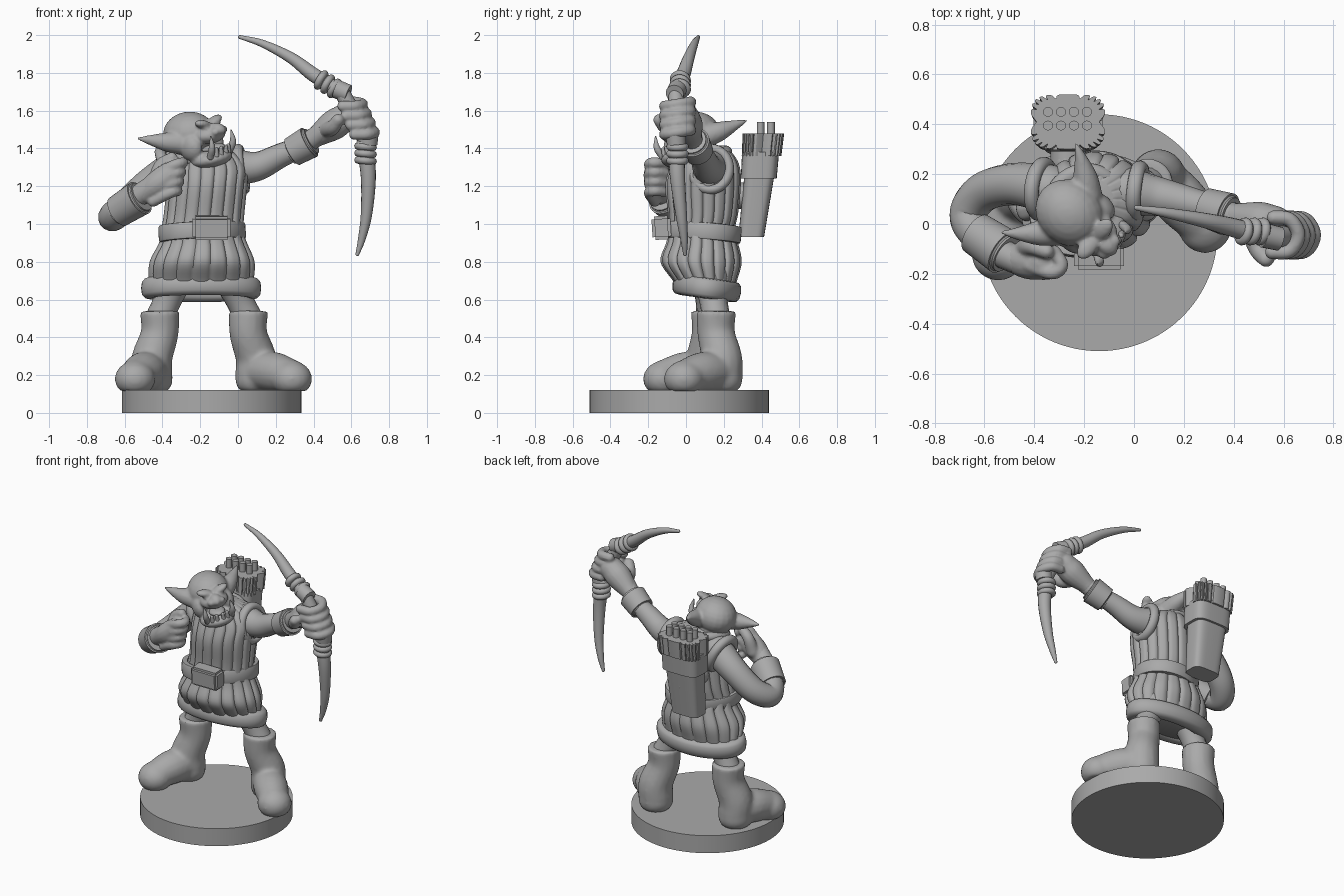
import bpy, bmesh
from math import sin, cos, pi, copysign
from mathutils import Vector, Matrix

if "Cube" in bpy.data.objects:
    bpy.data.objects.remove(bpy.data.objects["Cube"])

grey = bpy.data.materials.new("stone_grey")
grey.use_nodes = True
grey.diffuse_color = (0.4, 0.4, 0.4, 1)
grey.node_tree.nodes["Principled BSDF"].inputs["Base Color"].default_value = (0.4, 0.4, 0.4, 1)


def spline(pts, k):
    """Catmull-Rom points through a list of tuples."""
    p = [Vector(q) for q in pts]
    p = [2 * p[0] - p[1]] + p + [2 * p[-1] - p[-2]]
    out = []
    for i in range(1, len(p) - 2):
        a, b, c, d = p[i - 1:i + 3]
        for j in range(k):
            t = j / k
            out.append(b + (c - a) * (t / 2) + (2 * a - 5 * b + 4 * c - d) * (t * t / 2)
                       + (3 * b - a - 3 * c + d) * (t ** 3 / 2))
    return out + [p[-2]]


def skin(bm, loops, closed=False):
    """Bridge equal rings of points, capping the ends of an open run."""
    rings = [[bm.verts.new(v) for v in loop] for loop in loops]
    pairs = list(zip(rings, rings[1:])) + ([(rings[-1], rings[0])] if closed else [])
    for a, b in pairs:
        for i in range(len(a)):
            j = (i + 1) % len(a)
            bm.faces.new((a[i], a[j], b[j], b[i]))
    if not closed:
        bm.faces.new(rings[0][::-1])
        bm.faces.new(rings[-1])


def power(v, p):
    return copysign(abs(v) ** p, v)


def blob(bm, loc, radii, rot=0, axis="X"):
    m = Matrix.Translation(loc) @ Matrix.Rotation(rot, 4, axis) @ Matrix.Diagonal((*radii, 1))
    bmesh.ops.create_uvsphere(bm, u_segments=20, v_segments=12, radius=1, matrix=m)


def tube(bm, pts, k=6, n=16, ends=True):
    """Sweep a circle along (x, y, z, radius) points."""
    path = spline(pts, k)
    up, loops = None, []
    for i, q in enumerate(path):
        d = (path[min(i + 1, len(path) - 1)].xyz - path[max(i - 1, 0)].xyz).normalized()
        up = d.orthogonal() if up is None else up - d * up.dot(d)
        up.normalize()
        side = d.cross(up)
        loops.append([q.xyz + (up * cos(2 * pi * j / n) + side * sin(2 * pi * j / n)) * q[3]
                      for j in range(n)])
    skin(bm, loops)
    if ends:
        for q in (path[0], path[-1]):
            blob(bm, q.xyz, [q[3]] * 3)


def loft(bm, secs, k=5, n=48, p=1, pleats=0, amp=0):
    """Stack (z, cx, cy, rx, ry) ellipses, optionally grooved."""
    loops = []
    for z, cx, cy, rx, ry in spline(secs, k):
        loop = []
        for j in range(n):
            t = 2 * pi * j / n
            g = 1 - amp * (1 - abs(sin(pleats * t / 2))) ** 2
            loop.append((cx + rx * g * power(cos(t), p), cy + ry * g * power(sin(t), p), z))
        loops.append(loop)
    skin(bm, loops)


def band(bm, loc, rx, ry, w, h, direction=(0, 0, 1), p=1, n=48):
    """Closed ring with a rounded section, its axis along direction."""
    m = Matrix.Translation(loc) @ Vector(direction).to_track_quat("Z", "Y").to_matrix().to_4x4()
    loops = []
    for i in range(n):
        a = 2 * pi * i / n
        loops.append([m @ Vector(((rx + w * power(cos(b), p)) * cos(a),
                                  (ry + w * power(cos(b), p)) * sin(a), h * power(sin(b), p)))
                      for b in (2 * pi * j / 12 for j in range(12))])
    skin(bm, loops, True)


def finish(bm, name, voxel=0, smooth=4, angle=0.7):
    bmesh.ops.recalc_face_normals(bm, faces=bm.faces)
    me = bpy.data.meshes.new(name)
    bm.to_mesh(me)
    bm.free()
    me.materials.append(grey)
    ob = bpy.data.objects.new(name, me)
    bpy.context.collection.objects.link(ob)
    bpy.ops.object.select_all(action="DESELECT")
    ob.select_set(True)
    bpy.context.view_layer.objects.active = ob
    bpy.ops.object.shade_smooth_by_angle(angle=angle)
    if voxel:
        r = ob.modifiers.new("fuse", "REMESH")
        r.mode, r.voxel_size, r.use_smooth_shade = "VOXEL", voxel, True
        s = ob.modifiers.new("soften", "SMOOTH")
        s.iterations = smooth
    return ob


# Base disc
bm = bmesh.new()
bmesh.ops.create_cone(bm, cap_ends=True, segments=96, radius1=0.475, radius2=0.475, depth=0.12,
                      matrix=Matrix.Translation((-0.14, -0.035, 0.06)))
finish(bm, "base")

# Boots and legs
for side, top, heel, toe, hip in (
        ("left", (0.055, 0.16), (0.095, 0.19), (0.285, -0.01), (-0.04, 0.13)),
        ("right", (-0.415, 0.13), (-0.455, 0.11), (-0.545, -0.12), (-0.33, 0.12))):
    bm = bmesh.new()
    mid = [(a + b) / 2 for a, b in zip(heel, toe)]
    tube(bm, [(*top, 0.54, 0.105), (*top, 0.42, 0.1), (*heel, 0.29, 0.108), (*heel, 0.2, 0.11)], ends=False)
    tube(bm, [(*heel, 0.22, 0.1), (*mid, 0.215, 0.108), (*toe, 0.19, 0.09)])
    blob(bm, (*heel, 0.18), (0.11, 0.11, 0.1))
    blob(bm, (*toe, 0.18), (0.108, 0.108, 0.095))
    for v in bm.verts:
        v.co.z = max(v.co.z, 0.115)
    finish(bm, side + "_boot", 0.013, 6)
    bm = bmesh.new()
    tube(bm, [(*hip, 0.72, 0.1), (*[(a + b) / 2 for a, b in zip(hip, top)], 0.6, 0.075), (*top, 0.5, 0.075)])
    finish(bm, side + "_leg")

# Pleated tunic, fur hem, collar and armholes
bm = bmesh.new()
loft(bm, [(0.63, -0.195, 0.11, 0.27, 0.14), (0.7, -0.195, 0.1, 0.28, 0.17), (0.8, -0.19, 0.08, 0.28, 0.215),
          (0.9, -0.185, 0.085, 0.235, 0.19), (0.96, -0.19, 0.08, 0.22, 0.175), (1.05, -0.18, 0.09, 0.215, 0.185),
          (1.2, -0.165, 0.09, 0.215, 0.2), (1.3, -0.16, 0.1, 0.215, 0.185), (1.37, -0.17, 0.1, 0.175, 0.15),
          (1.41, -0.18, 0.1, 0.1, 0.09)], n=180, pleats=18, amp=0.07)
finish(bm, "tunic", angle=1.2)
bm = bmesh.new()
band(bm, (-0.195, 0.11, 0.66), 0.27, 0.135, 0.048, 0.055, (0, 0.14, 1), 0.7)
finish(bm, "fur_hem", angle=1.2)
bm = bmesh.new()
band(bm, (-0.2, 0.09, 1.36), 0.13, 0.12, 0.035, 0.03, (0.1, -0.2, 1))
band(bm, (0.015, 0.13, 1.29), 0.1, 0.11, 0.025, 0.03, (1, -0.1, 0.15))
band(bm, (-0.37, 0.14, 1.28), 0.1, 0.11, 0.03, 0.03, (-1, 0.1, -0.4))
finish(bm, "tunic_trim", angle=1.2)

# Belt and buckle
bm = bmesh.new()
band(bm, (-0.19, 0.08, 0.955), 0.222, 0.182, 0.02, 0.045, (-0.05, 0.08, 1), 0.4)
finish(bm, "belt")
bm = bmesh.new()
bmesh.ops.create_cube(bm, size=1, matrix=Matrix.Translation((-0.14, -0.13, 0.98))
                      @ Matrix.Rotation(0.06, 4, "X") @ Matrix.Diagonal((0.2, 0.1, 0.125, 1)))
bmesh.ops.bevel(bm, geom=bm.edges[:], offset=0.015, segments=2, affect="EDGES")
finish(bm, "buckle")

# Arms with cuffs
arms = {
    "left": ([(-0.03, 0.13, 1.3, 0.1), (0.1, 0.11, 1.305, 0.078), (0.22, 0.085, 1.36, 0.065),
              (0.35, 0.05, 1.42, 0.055), (0.46, 0.0, 1.5, 0.055)],
             [(0.275, 0.07, 1.375, 0.078), (0.39, 0.035, 1.44, 0.088)]),
    "right": ([(-0.34, 0.14, 1.29, 0.1), (-0.48, 0.16, 1.2, 0.085), (-0.6, 0.13, 1.09, 0.08),
               (-0.665, 0.05, 1.035, 0.075), (-0.64, -0.03, 1.07, 0.07), (-0.54, -0.11, 1.14, 0.06),
               (-0.46, -0.15, 1.2, 0.055)],
              [(-0.645, -0.03, 1.06, 0.085), (-0.51, -0.12, 1.145, 0.096)])}
for side, (arm, cuff) in arms.items():
    bm = bmesh.new()
    tube(bm, arm)
    finish(bm, side + "_arm", angle=1.2)
    bm = bmesh.new()
    tube(bm, cuff, k=1, n=32, ends=False)
    ends = [f for f in bm.faces if len(f.verts) > 4]
    rim = list({e for f in ends for e in f.edges})
    bmesh.ops.bevel(bm, geom=rim, offset=0.015, segments=3, affect="EDGES")
    finish(bm, side + "_cuff")

# Left hand, fingers wrapped around the grip
bm = bmesh.new()
tube(bm, [(0.41, 0.03, 1.46, 0.055), (0.5, 0.01, 1.52, 0.08), (0.56, 0.0, 1.56, 0.075)])
for i in range(4):
    x, z = 0.585 + 0.021 * i, 1.635 - 0.05 * i
    tube(bm, [(x + 0.075 * cos(a), -0.045 + 0.075 * sin(a), z + 0.012 * sin(a), 0.029)
              for a in (1.9, 1.0, 0.0, -1.0, -2.0)], k=4)
tube(bm, [(0.47, -0.02, 1.5, 0.045), (0.5, -0.1, 1.51, 0.04), (0.53, -0.14, 1.55, 0.033)])
finish(bm, "left_hand", 0.009, 2)

# Right hand, drawing back by the cheek
bm = bmesh.new()
tube(bm, [(-0.5, -0.13, 1.16, 0.055), (-0.43, -0.15, 1.21, 0.07), (-0.36, -0.155, 1.26, 0.07)])
for i in range(4):
    z, x = 1.32 - 0.05 * i, -0.01 * i
    tube(bm, [(x - 0.42, -0.165, z - 0.05, 0.03), (x - 0.33, -0.195, z - 0.005, 0.029),
              (x - 0.29, -0.165, z + 0.005, 0.028), (x - 0.32, -0.11, z, 0.026)], k=4)
tube(bm, [(-0.44, -0.1, 1.22, 0.04), (-0.41, -0.09, 1.31, 0.035), (-0.35, -0.11, 1.35, 0.03)])
finish(bm, "right_hand", 0.009, 2)

# Bow
bm = bmesh.new()
tube(bm, [(0.01, 0.065, 1.99, 0.01), (0.13, 0.045, 1.955, 0.02), (0.28, 0.015, 1.88, 0.03),
          (0.4, -0.015, 1.79, 0.038), (0.53, -0.05, 1.71, 0.038)])
tube(bm, [(0.55, -0.055, 1.7, 0.04), (0.61, -0.05, 1.58, 0.045), (0.68, -0.055, 1.43, 0.04)])
tube(bm, [(0.67, -0.05, 1.42, 0.045), (0.69, -0.045, 1.25, 0.04), (0.68, -0.025, 1.05, 0.03),
          (0.655, -0.01, 0.92, 0.02), (0.632, -0.005, 0.84, 0.01)])
finish(bm, "bow_limbs", angle=1.2)
bm = bmesh.new()
for i in range(3):
    band(bm, (0.44 + 0.035 * i, -0.03, 1.762 - 0.022 * i), 0.035, 0.035, 0.022, 0.02, (0.85, -0.2, -0.5), n=24)
    band(bm, (0.675, -0.045, 1.335 + 0.037 * i), 0.038, 0.038, 0.022, 0.02, (0.1, 0, 1), n=24)
tube(bm, [(0.52, -0.045, 1.715, 0.05), (0.585, -0.06, 1.69, 0.048)], k=1, n=24, ends=False)
tube(bm, [(0.69, -0.055, 1.475, 0.054), (0.688, -0.05, 1.42, 0.05)], k=1, n=24, ends=False)
finish(bm, "bow_bindings", angle=0.9)

# Quiver with arrows
bm = bmesh.new()
loft(bm, [(0.93, -0.265, 0.345, 0.1, 0.068), (1.27, -0.265, 0.39, 0.118, 0.08)], k=1, p=0.5)
loft(bm, [(1.24, -0.265, 0.385, 0.135, 0.095), (1.38, -0.265, 0.395, 0.138, 0.098)], k=1, p=0.5)
tube(bm, [(-0.265, 0.25, 1.15, 0.07), (-0.265, 0.38, 1.15, 0.07)], k=1)
finish(bm, "quiver")
bm = bmesh.new()
loft(bm, [(1.36, -0.265, 0.4, 0.145, 0.105), (1.48, -0.265, 0.41, 0.15, 0.11)], k=1, n=132, p=0.5,
     pleats=22, amp=0.16)
finish(bm, "fletching", angle=0.4)
bm = bmesh.new()
for i in range(8):
    bmesh.ops.create_cone(bm, cap_ends=True, segments=12, radius1=0.02, radius2=0.02, depth=0.1, matrix=
                          Matrix.Translation((-0.345 + 0.052 * (i % 4), 0.395 + 0.055 * (i // 4), 1.49)))
finish(bm, "arrow_nocks")

# Head, built facing -y and then turned; ears sweep back
turn = Matrix.Translation((-0.22, 0.02, 1.45)) @ Matrix.Rotation(0.87, 4, "Z") @ Matrix.Rotation(-0.2, 4, "Y")
bm = bmesh.new()
blob(bm, (0, 0.045, 0.03), (0.13, 0.145, 0.115))
blob(bm, (0, 0.06, -0.09), (0.1, 0.1, 0.1))
blob(bm, (0, -0.09, 0.025), (0.09, 0.09, 0.05))
blob(bm, (0, -0.085, -0.105), (0.115, 0.115, 0.05), -0.1)
blob(bm, (0, -0.16, 0.055), (0.035, 0.045, 0.03), 0.4)
for s in (-1, 1):
    blob(bm, (s * 0.05, -0.1, 0.09), (0.055, 0.035, 0.022), s * -0.3, "Y")
    blob(bm, (s * 0.045, -0.115, 0.066), (0.022, 0.022, 0.018))
    blob(bm, (s * 0.035, -0.165, 0.045), (0.022, 0.025, 0.02))
    blob(bm, (s * 0.09, -0.03, -0.03), (0.045, 0.07, 0.07))
    tube(bm, [(s * 0.1, 0.04, 0.0, 0.06), (s * 0.15, 0.09, 0.015, 0.05), (s * 0.2, 0.15, 0.035, 0.027),
              (s * 0.235, 0.2, 0.05, 0.008)])
bm.transform(turn)
finish(bm, "head", 0.009, 4)

# Teeth, tusks and tongue
bm = bmesh.new()
blob(bm, (0, -0.11, -0.05), (0.05, 0.075, 0.022), -0.15)
for s in (-1, 1):
    tube(bm, [(s * 0.08, -0.15, -0.08, 0.018), (s * 0.088, -0.175, -0.03, 0.017), (s * 0.085, -0.175, 0.03, 0.004)])
    for x in (0.02, 0.05):
        tube(bm, [(s * x, -0.18 + x / 4, -0.08, 0.014), (s * x, -0.185 + x / 4, -0.045, 0.01)], k=2)
bm.transform(turn)
finish(bm, "teeth_and_tongue", angle=1.2)
